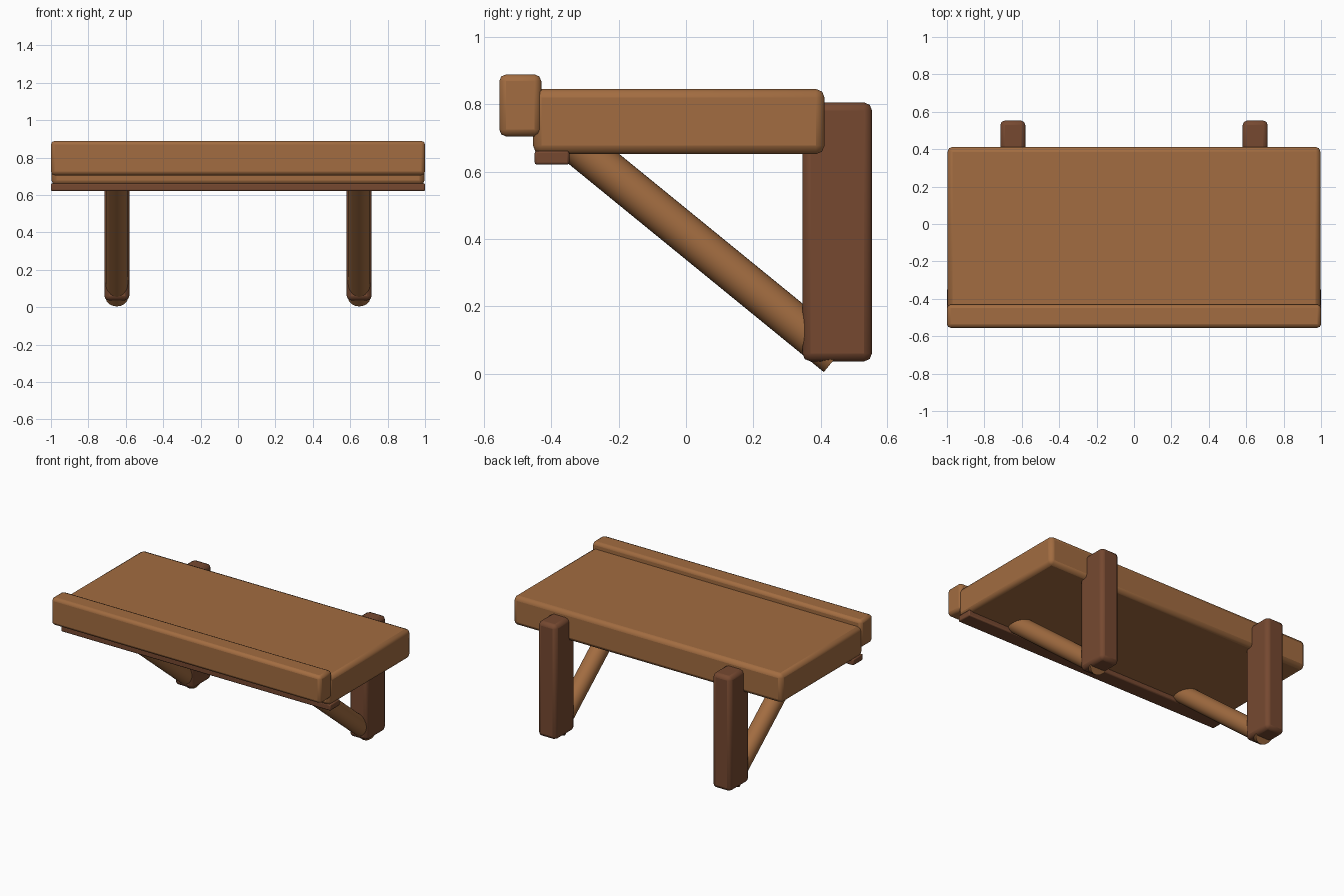
import bpy
import math
from mathutils import Vector

if "Cube" in bpy.data.objects:
    bpy.data.objects.remove(bpy.data.objects["Cube"])


def material(name, rgb):
    m = bpy.data.materials.new(name)
    m.diffuse_color = (*rgb, 1)
    m.use_nodes = True
    m.node_tree.nodes["Principled BSDF"].inputs["Base Color"].default_value = m.diffuse_color
    return m


LIGHT = material("light_wood", (0.36, 0.15, 0.052))
DARK = material("dark_wood", (0.18, 0.066, 0.03))


def smooth(obj):
    bpy.ops.object.select_all(action='DESELECT')
    obj.select_set(True)
    bpy.context.view_layer.objects.active = obj
    bpy.ops.object.shade_smooth_by_angle(angle=math.radians(35))


def beam(name, lo, hi, bevel, mat):
    """Box between two corners with softened edges."""
    lo, hi = Vector(lo), Vector(hi)
    bpy.ops.mesh.primitive_cube_add(size=1, location=(lo + hi) / 2)
    obj = bpy.context.object
    obj.name = name
    obj.scale = hi - lo
    bpy.ops.object.transform_apply(location=False, rotation=False, scale=True)
    obj.data.materials.append(mat)
    mod = obj.modifiers.new("soft_edges", 'BEVEL')
    mod.width = bevel
    mod.segments = 2
    smooth(obj)
    return obj


def pole(name, a, b, radius, mat):
    """Round pole between two points."""
    a, b = Vector(a), Vector(b)
    bpy.ops.mesh.primitive_cylinder_add(vertices=32, radius=radius,
                                        depth=(b - a).length, location=(a + b) / 2)
    obj = bpy.context.object
    obj.name = name
    obj.rotation_euler = (b - a).to_track_quat('Z', 'Y').to_euler()
    obj.data.materials.append(mat)
    smooth(obj)
    return obj


# Table board, raised front rail and the strip below it
beam("shelf_board", (-0.997, -0.455, 0.652), (0.997, 0.412, 0.846), 0.026, LIGHT)
beam("front_rail", (-1, -0.555, 0.705), (1, -0.43, 0.889), 0.02, LIGHT)
beam("under_strip", (-1, -0.45, 0.621), (1, -0.347, 0.662), 0.007, DARK)

# Wall posts with diagonal round braces
for side, x in (("left", -0.648), ("right", 0.648)):
    beam(side + "_post", (x - 0.067, 0.346, 0.036), (x + 0.067, 0.553, 0.806), 0.024, DARK)
    pole(side + "_brace", (x, 0.447, 0.05), (x, -0.34, 0.692), 0.059, LIGHT)
